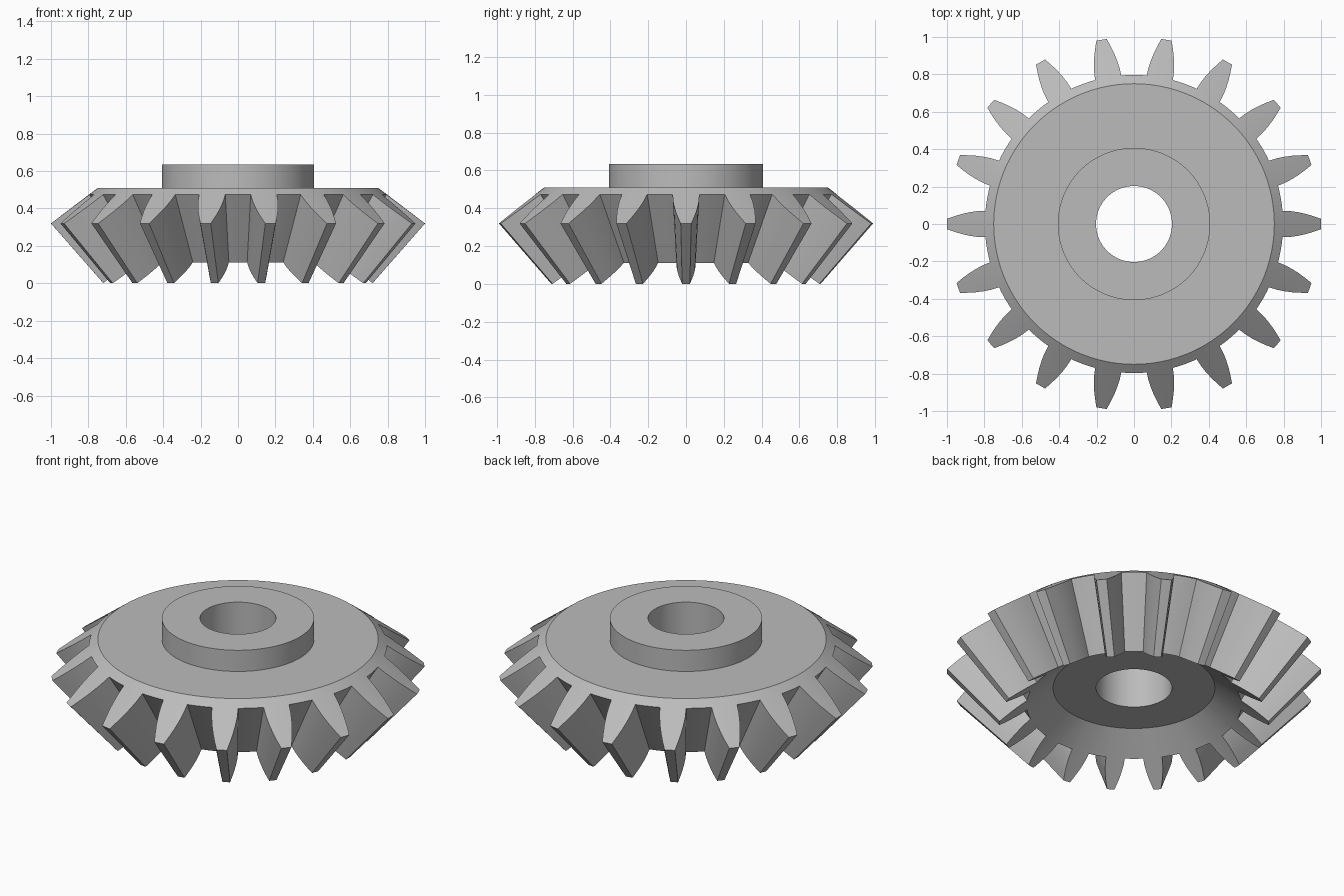
import bpy
import bmesh
from math import cos, sin, pi

cube = bpy.data.objects.get("Cube")
if cube:
    bpy.data.objects.remove(cube)

TEETH = 18
PITCH = 2 * pi / TEETH
SHRINK = 0.72          # small end of a tooth relative to its large end
APEX = -0.82           # height where all tooth lines converge
SLOPE = 0.76           # fall of the back and front cones
ROOT, RIM, BORE, HUB = 0.797, 0.75, 0.203, 0.407
TOP, HUB_TOP = 0.51, 0.635

steel = bpy.data.materials.new("steel grey")
steel.use_nodes = True
grey = (0.5, 0.5, 0.5, 1)
steel.diffuse_color = grey
steel.node_tree.nodes["Principled BSDF"].inputs["Base Color"].default_value = grey

# One tooth flank as (radius, half width), root to tip
flank = [(ROOT, 0.071), (0.84, 0.069), (0.88, 0.063),
         (0.92, 0.054), (0.96, 0.042), (1.0, 0.028)]

# Whole outline as (angle, radius): rising flank, tip, falling flank, gap
outline = []
for t in range(TEETH):
    mid = t * PITCH
    outline += [(mid - w / r, r) for r, w in flank]
    outline.append((mid, 1.0))
    outline += [(mid + w / r, r) for r, w in reversed(flank)]
    half = flank[0][1] / ROOT
    gap = PITCH - 2 * half
    outline += [(mid + half + gap * i / 4, ROOT) for i in (1, 2, 3)]


def circle(radius, z):
    return [(radius * cos(a), radius * sin(a), z) for a, _ in outline]


def toothed(scale):
    """Tooth outline on the back cone, scaled towards the apex."""
    points = []
    for a, r in outline:
        z = TOP - SLOPE * (r - RIM)
        points.append((scale * r * cos(a), scale * r * sin(a),
                       APEX + scale * (z - APEX)))
    return points


def loft(name, rings):
    """Skin successive rings with quads."""
    bm = bmesh.new()
    loops = [[bm.verts.new(p) for p in ring] for ring in rings]
    n = len(outline)
    for a, b in zip(loops, loops[1:]):
        for i in range(n):
            j = (i + 1) % n
            bm.faces.new((a[i], a[j], b[j], b[i]))
    mesh = bpy.data.meshes.new(name)
    bm.to_mesh(mesh)
    bm.free()
    mesh.materials.append(steel)
    obj = bpy.data.objects.new(name, mesh)
    bpy.context.collection.objects.link(obj)
    bpy.ops.object.select_all(action='DESELECT')
    obj.select_set(True)
    bpy.context.view_layer.objects.active = obj
    bpy.ops.object.shade_smooth_by_angle(angle=pi / 6)
    return obj


# Toothed body: bore, underside, front cone, teeth, back cone, top face
loft("gear_body", [
    circle(BORE, TOP), circle(BORE, 0.218), circle(0.433, 0.218),
    toothed(SHRINK), toothed(1.0), circle(RIM, TOP), circle(HUB, TOP)])

# Raised hub around the bore
loft("hub", [
    circle(HUB, TOP), circle(HUB, HUB_TOP),
    circle(BORE, HUB_TOP), circle(BORE, TOP)])
